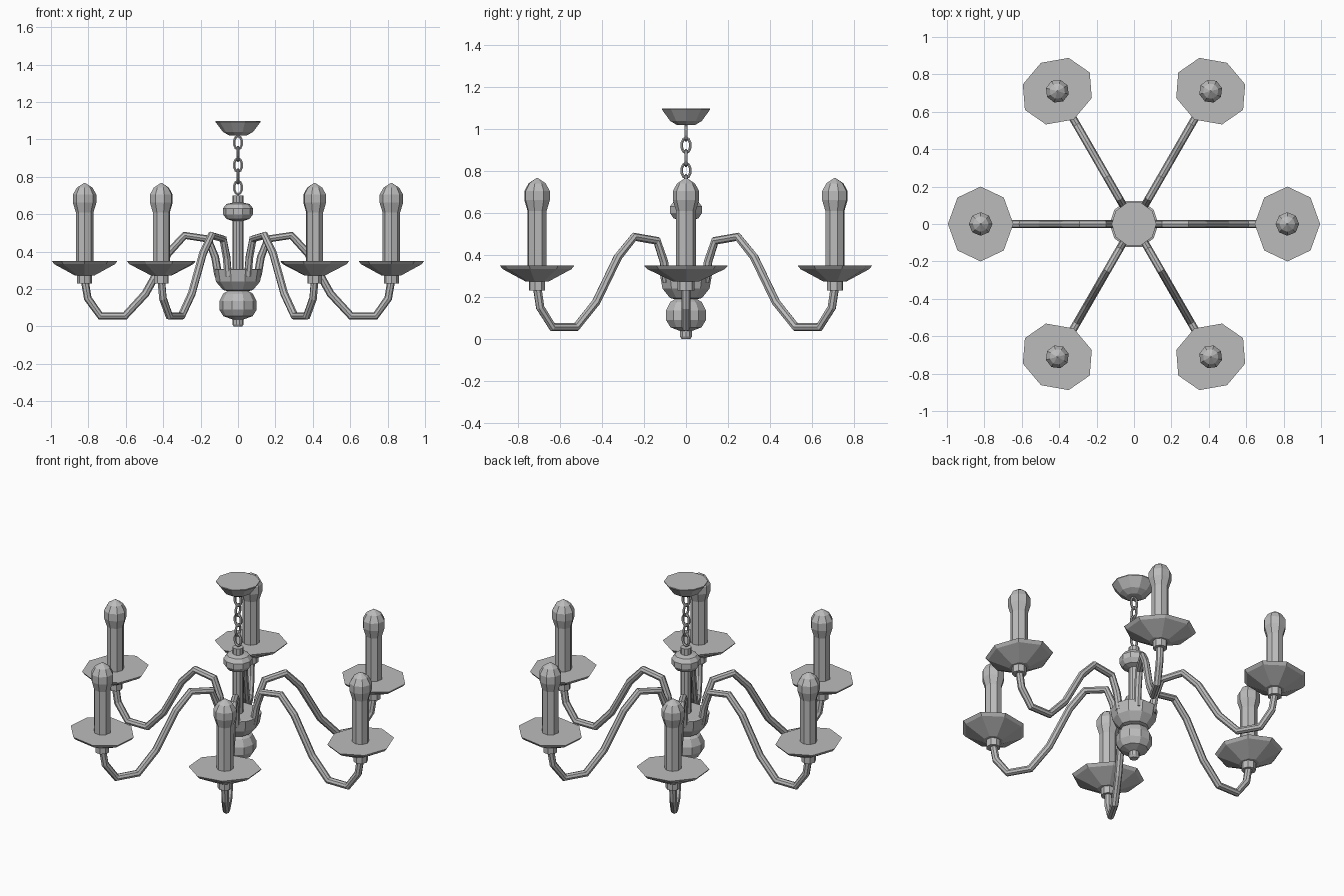
import bpy, bmesh, math
from mathutils import Vector, Matrix

if "Cube" in bpy.data.objects:
    bpy.data.objects.remove(bpy.data.objects["Cube"])

metal = bpy.data.materials.new("grey_metal")
metal.diffuse_color = (0.5, 0.5, 0.5, 1)
metal.use_nodes = True
metal.node_tree.nodes["Principled BSDF"].inputs["Base Color"].default_value = metal.diffuse_color


def skin(name, rings, matrix=Matrix(), closed=False):
    """Join rings of points into a faceted tube, capped unless closed."""
    bm = bmesh.new()
    vs = [[bm.verts.new(p) for p in r] for r in rings]
    n = len(vs[0])
    pairs = list(zip(vs, vs[1:])) + ([(vs[-1], vs[0])] if closed else [])
    for a, b in pairs:
        for i in range(n):
            j = (i + 1) % n
            bm.faces.new((a[i], a[j], b[j], b[i]))
    if not closed:
        bm.faces.new(vs[0][::-1])
        bm.faces.new(vs[-1])
    bmesh.ops.recalc_face_normals(bm, faces=bm.faces)
    me = bpy.data.meshes.new(name)
    bm.to_mesh(me)
    bm.free()
    me.materials.append(metal)
    ob = bpy.data.objects.new(name, me)
    ob.matrix_world = matrix
    bpy.context.collection.objects.link(ob)
    return ob


def lathe(name, profile, n, matrix=Matrix(), sx=1.0):
    rings = [[(r * sx * math.cos(math.tau * i / n), r * math.sin(math.tau * i / n), z)
              for i in range(n)] for r, z in profile]
    return skin(name, rings, matrix)


def sweep(name, path, radius, n, matrix=Matrix(), closed=False):
    """Sweep a round section along a path in the local xz plane."""
    pts = [Vector((x, 0, z)) for x, z in path]
    side, rings, m = Vector((0, 1, 0)), [], len(path)
    for k, p in enumerate(pts):
        a = pts[k - 1] if closed or k else p
        b = pts[(k + 1) % m] if closed or k < m - 1 else p
        out = (b - a).normalized().cross(side)
        rings.append([p + radius * (math.cos(t) * side + math.sin(t) * out)
                      for t in (math.tau * i / n for i in range(n))])
    return skin(name, rings, matrix, closed)


# Central turned parts
lathe("bottom_finial", [(0.022, 0), (0.03, 0.012), (0.03, 0.035), (0.022, 0.05)], 10)
lathe("lower_ball", [(0.03, 0.038), (0.078, 0.055), (0.1, 0.09), (0.1, 0.135),
                     (0.08, 0.175), (0.04, 0.2)], 10)
lathe("arm_bowl", [(0.04, 0.185), (0.08, 0.195), (0.118, 0.24), (0.13, 0.305),
                   (0.12, 0.308)], 10)
lathe("column", [(0.03, 0.18), (0.03, 0.70)], 10)
lathe("upper_ring", [(0.03, 0.565), (0.062, 0.575), (0.08, 0.6), (0.08, 0.632),
                     (0.062, 0.655), (0.03, 0.662)], 10)
lathe("ceiling_canopy", [(0.045, 1.02), (0.08, 1.04), (0.12, 1.093), (0.12, 1.098)], 10)

# Chain links, alternately turned a quarter
for k in range(5):
    oval = [(0.021 * math.cos(t), 0.036 * math.sin(t))
            for t in (math.tau * (i + 0.5) / 10 for i in range(10))]
    sweep("chain_link", oval, 0.0075, 6,
          Matrix.Translation((0, 0, 0.983 - 0.06 * k)) @ Matrix.Rotation(math.pi / 2 * (k % 2), 4, 'Z'),
          True)

# Six arms with drip plates and candles
ARM = [(0.105, 0.27), (0.122, 0.37), (0.16, 0.468), (0.285, 0.487), (0.375, 0.39),
       (0.495, 0.175), (0.605, 0.056), (0.735, 0.056), (0.803, 0.15), (0.82, 0.25)]
for k in range(6):
    turn = Matrix.Rotation(math.radians(60 * k), 4, 'Z')
    seat = turn @ Matrix.Translation((0.82, 0, 0))
    sweep("arm", ARM, 0.021, 8, turn)
    lathe("candle_cup", [(0.04, 0.23), (0.04, 0.285)], 8, seat)
    lathe("drip_plate", [(0.06, 0.273), (0.185, 0.333), (0.2, 0.35)], 8, seat, 0.875)
    lathe("candle", [(0.047, 0.34), (0.047, 0.61), (0.063, 0.662), (0.063, 0.705),
                     (0.042, 0.742), (0.004, 0.767)], 8, seat)
